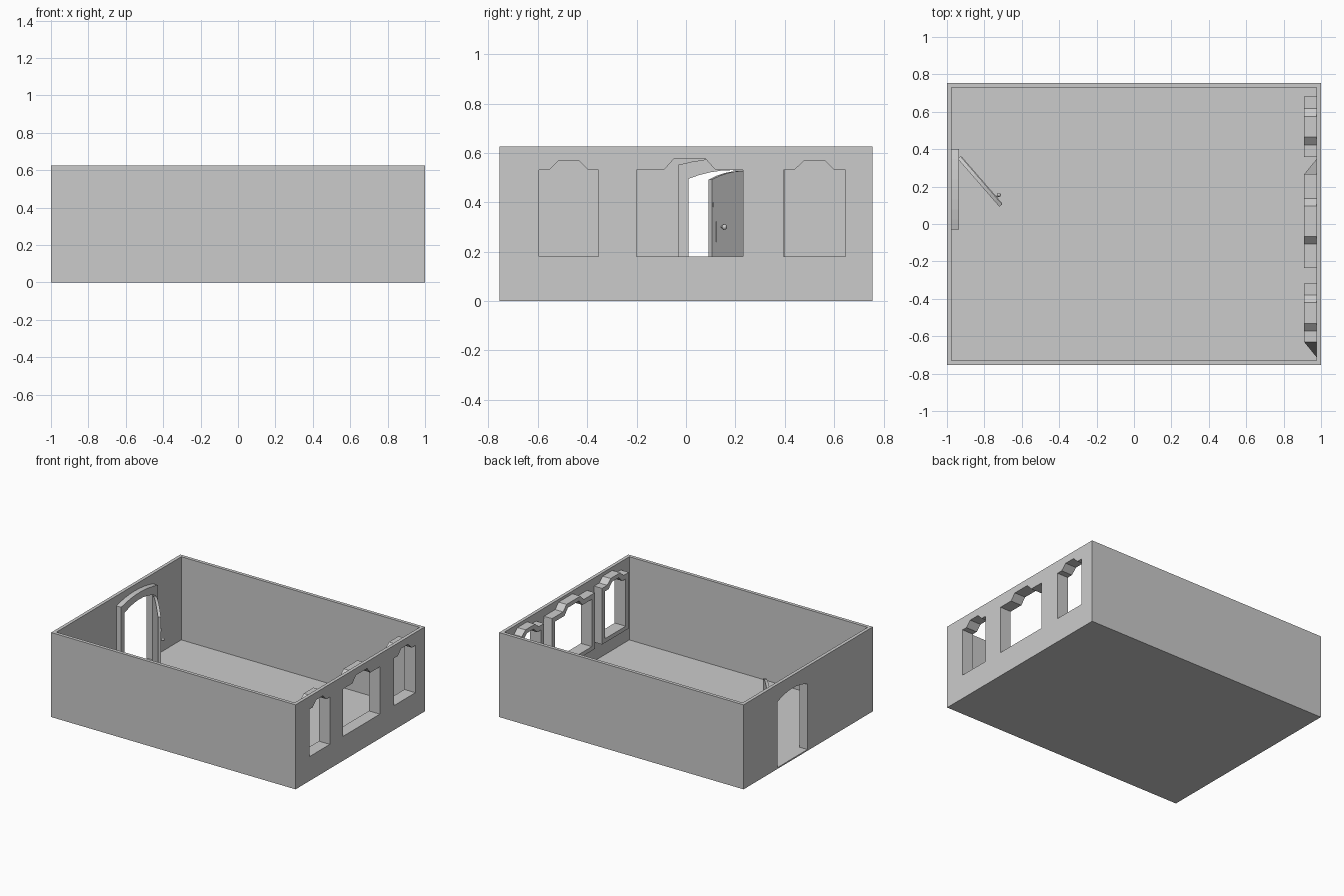
import bpy, bmesh, math
from mathutils import Matrix, Vector

if "Cube" in bpy.data.objects:
    bpy.data.objects.remove(bpy.data.objects["Cube"])

FLOOR = 0.01
TOP = 0.625


def finish(bm, name):
    bmesh.ops.recalc_face_normals(bm, faces=bm.faces)
    me = bpy.data.meshes.new(name)
    bm.to_mesh(me)
    bm.free()
    ob = bpy.data.objects.new(name, me)
    bpy.context.collection.objects.link(ob)
    return ob


def box(name, lo, hi):
    bm = bmesh.new()
    bmesh.ops.create_cube(bm, size=1)
    for v in bm.verts:
        v.co = [lo[i] + (v.co[i] + 0.5) * (hi[i] - lo[i]) for i in range(3)]
    return finish(bm, name)


def plate(name, loops, x0, x1):
    """Slab in the YZ plane; the first loop is the outline, the rest are holes."""
    bm = bmesh.new()
    edges = []
    for loop in loops:
        vs = [bm.verts.new((x0, y, z)) for y, z in loop]
        edges += [bm.edges.new((vs[i - 1], vs[i])) for i in range(len(vs))]
    bmesh.ops.triangle_fill(bm, use_beauty=True, use_dissolve=False,
                            edges=edges, normal=(1, 0, 0))
    ret = bmesh.ops.extrude_face_region(bm, geom=bm.faces[:])
    new = [g for g in ret["geom"] if isinstance(g, bmesh.types.BMVert)]
    bmesh.ops.translate(bm, verts=new, vec=(x1 - x0, 0, 0))
    return finish(bm, name)


def ring_frame(name, x_front, x_back, inner, outer_front, outer_back, closed=True):
    """Trim around an opening, made of four matching loops."""
    bm = bmesh.new()
    rows = [[bm.verts.new((x, y, z)) for y, z in loop] for x, loop in (
        (x_back, inner), (x_front, inner), (x_front, outer_front), (x_back, outer_back))]
    n = len(inner)
    for i in range(n if closed else n - 1):
        j = (i + 1) % n
        for k in range(4):
            a, b = rows[k], rows[(k + 1) % 4]
            bm.faces.new((a[i], a[j], b[j], b[i]))
    if not closed:
        bm.faces.new([r[0] for r in rows])
        bm.faces.new([r[-1] for r in rows])
    return finish(bm, name)


def window_loop(y0, y1, shoulder, rise, top, bottom=0.18, spring=0.53):
    return [(y0, bottom), (y1, bottom), (y1, spring), (y1 - shoulder, spring),
            (y1 - shoulder - rise, top), (y0 + shoulder + rise, top),
            (y0 + shoulder, spring), (y0, spring)]


def arch_loop(y0, y1, bottom, spring, crown, n=8):
    """Open door outline: jamb, shallow arch, jamb."""
    pts = [(y0, bottom)]
    for i in range(n + 1):
        t = i / n
        pts.append((y0 + (y1 - y0) * t, spring + (crown - spring) * (1 - (2 * t - 1) ** 2)))
    return pts + [(y1, bottom)]


# floor and plain walls
box("floor", (-1, -0.755, 0), (1, 0.755, FLOOR))
box("floor_tile", (-0.06, -0.03, FLOOR), (0.02, 0.055, FLOOR + 0.002))
for name, s in (("front_wall", -1), ("back_wall", 1)):
    a, b = sorted((s * 0.73, s * 0.755))
    box(name, (-1, a, FLOOR), (1, b, TOP))

# window wall: y0, y1, shoulder, rise, top, bottom flare on the low and high sides
windows = [(-0.595, -0.355, 0.04, 0.04, 0.57, 0.08, 0.0),
           (-0.20, 0.23, 0.11, 0.04, 0.575, 0.0, 0.08),
           (0.395, 0.645, 0.043, 0.042, 0.57, 0.0, 0.0)]
holes = [window_loop(*w[:5]) for w in windows]
outline = [(-0.73, FLOOR), (0.73, FLOOR), (0.73, TOP), (-0.73, TOP)]
plate("window_wall", [outline] + holes, 0.975, 1.0)

# inside window frames
for i, (w, hole) in enumerate(zip(windows, holes)):
    y0, y1, sh, rise, top, f0, f1 = w
    outer = window_loop(y0 - 0.036, y1 + 0.036, sh + 0.02, rise, top + 0.03, 0.15, 0.565)
    back = list(outer)
    back[0] = (outer[0][0] - f0, outer[0][1])
    back[1] = (outer[1][0] + f1, outer[1][1])
    ring_frame(f"window_frame_{i + 1}", 0.91, 0.975, hole, outer, back)

# door wall with arched doorway
doorway = arch_loop(0.01, 0.36, FLOOR, 0.495, 0.53)
notched = ([(-0.73, FLOOR)] + doorway +
           [(0.73, FLOOR), (0.73, TOP), (-0.73, TOP)])
plate("door_wall", [notched], -1.0, -0.975)

# door frame
surround = arch_loop(-0.03, 0.40, FLOOR, 0.552, 0.58)
ring_frame("door_frame", -0.935, -0.975, doorway, surround, surround, closed=False)

# door leaf and fittings, modelled shut (local y along the leaf) then swung open
hinge = Vector((-0.935, 0.355, 0))
swing = Matrix.Translation(hinge) @ Matrix.Rotation(math.radians(41), 4, 'Z')
parts = [plate("door_leaf", [arch_loop(-0.34, 0, FLOOR + 0.004, 0.492, 0.527)], -0.01, 0.01),
         box("door_rail", (0.01, -0.335, 0.38), (0.014, -0.005, 0.40)),
         box("lock_plate", (0.01, -0.318, 0.24), (0.014, -0.252, 0.322))]
bm = bmesh.new()
bmesh.ops.create_uvsphere(bm, u_segments=12, v_segments=8, radius=0.011,
                          matrix=Matrix.Translation((0.03, -0.29, 0.30)))
bmesh.ops.create_cone(bm, cap_ends=True, segments=10, radius1=0.005, radius2=0.005, depth=0.02,
                      matrix=Matrix.Translation((0.022, -0.29, 0.30)) @
                      Matrix.Rotation(math.pi / 2, 4, 'Y'))
parts.append(finish(bm, "door_knob"))
for ob in parts:
    ob.matrix_world = swing
